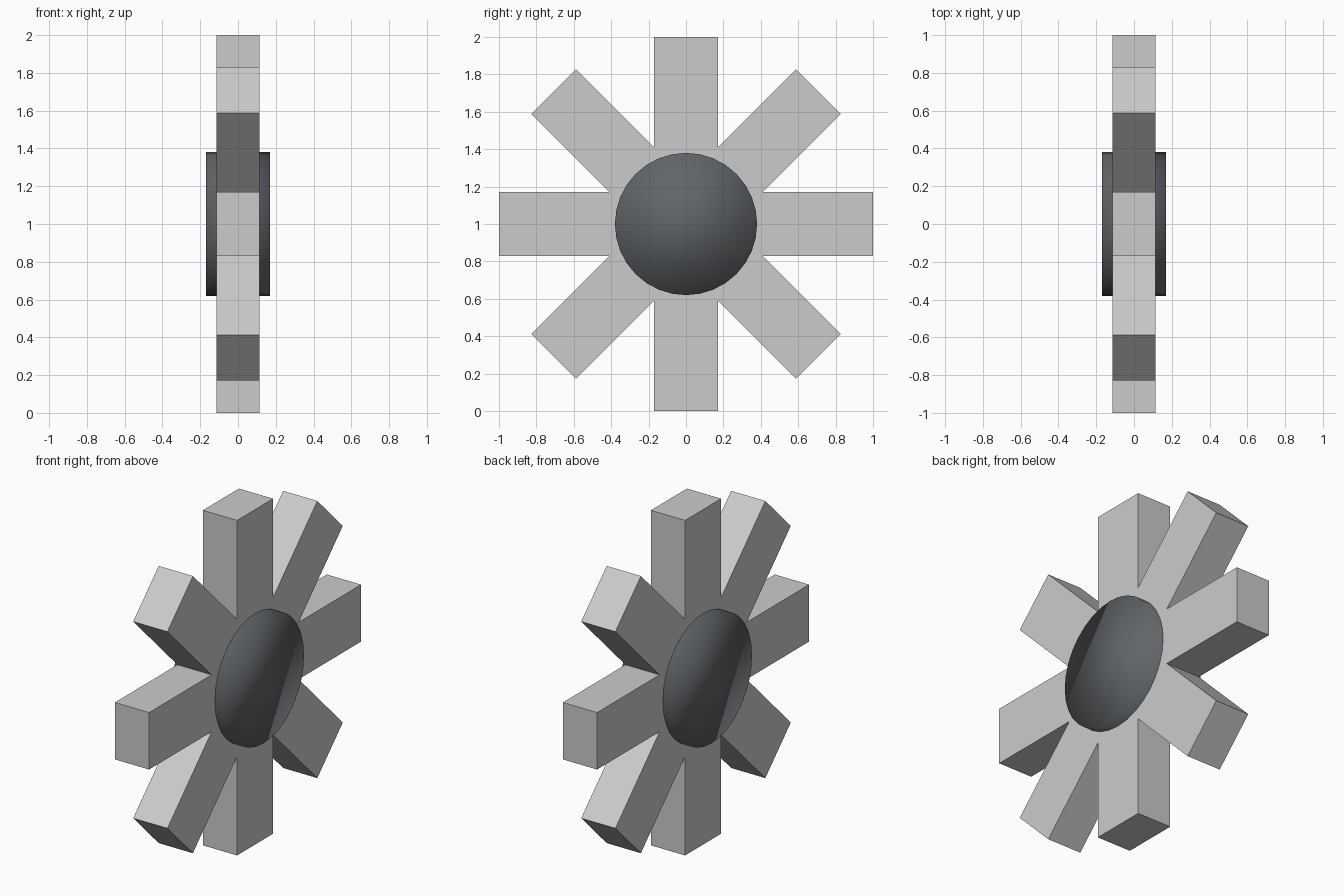
import bpy, bmesh
from math import pi, cos, sin
from mathutils import Matrix, Vector

if "Cube" in bpy.data.objects:
    bpy.data.objects.remove(bpy.data.objects["Cube"])

SPOKES = 8
HALF_WIDTH = 0.17      # half the width of a spoke
HALF_DEPTH = 0.113     # half the thickness of the spokes
CENTRE = Vector((0, 0, 1))


def make_object(name, bm):
    mesh = bpy.data.meshes.new(name)
    bmesh.ops.recalc_face_normals(bm, faces=bm.faces)
    bm.to_mesh(mesh)
    bm.free()
    obj = bpy.data.objects.new(name, mesh)
    bpy.context.collection.objects.link(obj)
    return obj


# Spokes: one star outline in the YZ plane, extruded along X
valley = HALF_WIDTH / sin(pi / SPOKES)
bm = bmesh.new()
outline = []
for i in range(SPOKES):
    a = 2 * pi * i / SPOKES
    along = Vector((0, cos(a), sin(a)))
    across = Vector((0, -sin(a), cos(a)))
    v = a + pi / SPOKES
    outline += [along - across * HALF_WIDTH,
                along + across * HALF_WIDTH,
                Vector((0, cos(v), sin(v))) * valley]
offset = Vector((-HALF_DEPTH, 0, 0))
face = bm.faces.new([bm.verts.new(p + CENTRE + offset) for p in outline])
extruded = bmesh.ops.extrude_face_region(bm, geom=[face], use_keep_orig=True)
bmesh.ops.translate(bm, vec=(2 * HALF_DEPTH, 0, 0),
                    verts=[g for g in extruded["geom"] if isinstance(g, bmesh.types.BMVert)])
make_object("spokes", bm)

# Hub: dark, fully smooth-shaded disc through the middle
bm = bmesh.new()
bmesh.ops.create_cone(bm, cap_ends=True, segments=32, radius1=0.38, radius2=0.38, depth=0.34,
                      matrix=Matrix.Translation(CENTRE) @ Matrix.Rotation(pi / 2, 4, 'Y'))
for f in bm.faces:
    f.smooth = True
hub = make_object("hub", bm)
dark = bpy.data.materials.new("dark_grey")
dark.diffuse_color = (0.12, 0.13, 0.14, 1)
dark.use_nodes = True
dark.node_tree.nodes["Principled BSDF"].inputs["Base Color"].default_value = dark.diffuse_color
hub.data.materials.append(dark)
